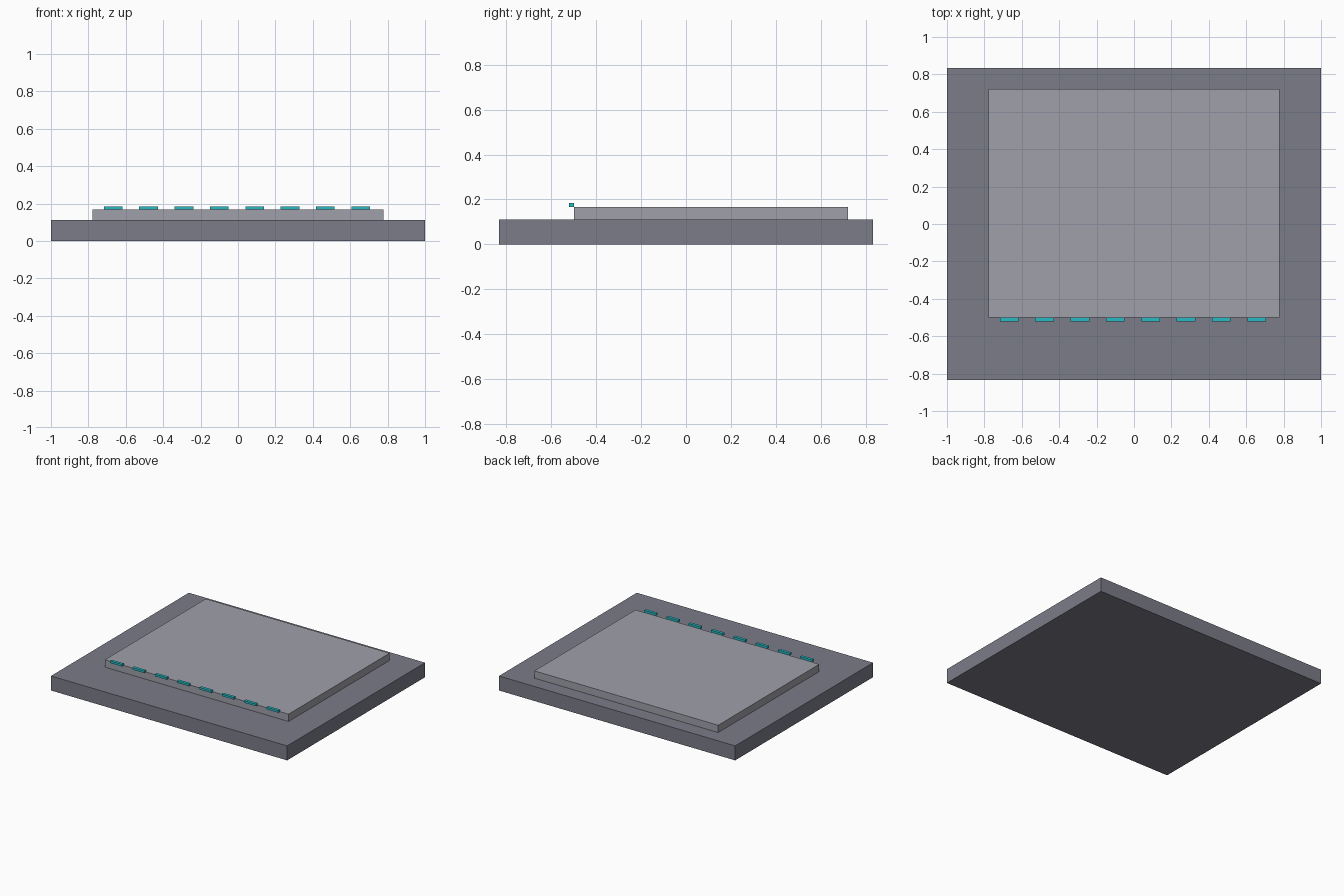
import bpy

cube = bpy.data.objects.get("Cube")
if cube:
    bpy.data.objects.remove(cube, do_unlink=True)


def make_material(name, rgb):
    mat = bpy.data.materials.new(name)
    mat.use_nodes = True
    color = (*rgb, 1.0)
    mat.diffuse_color = color
    mat.node_tree.nodes["Principled BSDF"].inputs["Base Color"].default_value = color
    return mat


def box(name, center_x, center_y, bottom, size, mat):
    """Flat-faced box resting on the height 'bottom'."""
    bpy.ops.mesh.primitive_cube_add(size=1, location=(center_x, center_y, bottom + size[2] / 2))
    obj = bpy.context.object
    obj.name = name
    obj.scale = size
    bpy.ops.object.transform_apply(location=False, rotation=False, scale=True)
    obj.data.materials.append(mat)
    return obj


dark_gray = make_material("dark blue gray", (0.2, 0.2, 0.25))
light_gray = make_material("light gray", (0.35, 0.35, 0.4))
teal = make_material("teal", (0.02, 0.5, 0.55))

# Wide base with a raised platform set towards the back
base_height = 0.111
platform_height = 0.056
box("base", 0, 0, 0, (2.0, 1.667, base_height), dark_gray)
box("platform", 0, 0.111, base_height, (1.556, 1.222, platform_height), light_gray)

# Row of light strips along the platform's front edge
for i in range(8):
    box(f"light_strip_{i + 1}", -0.667 + i * 0.189, -0.511,
        base_height + platform_height, (0.1, 0.022, 0.016), teal)
